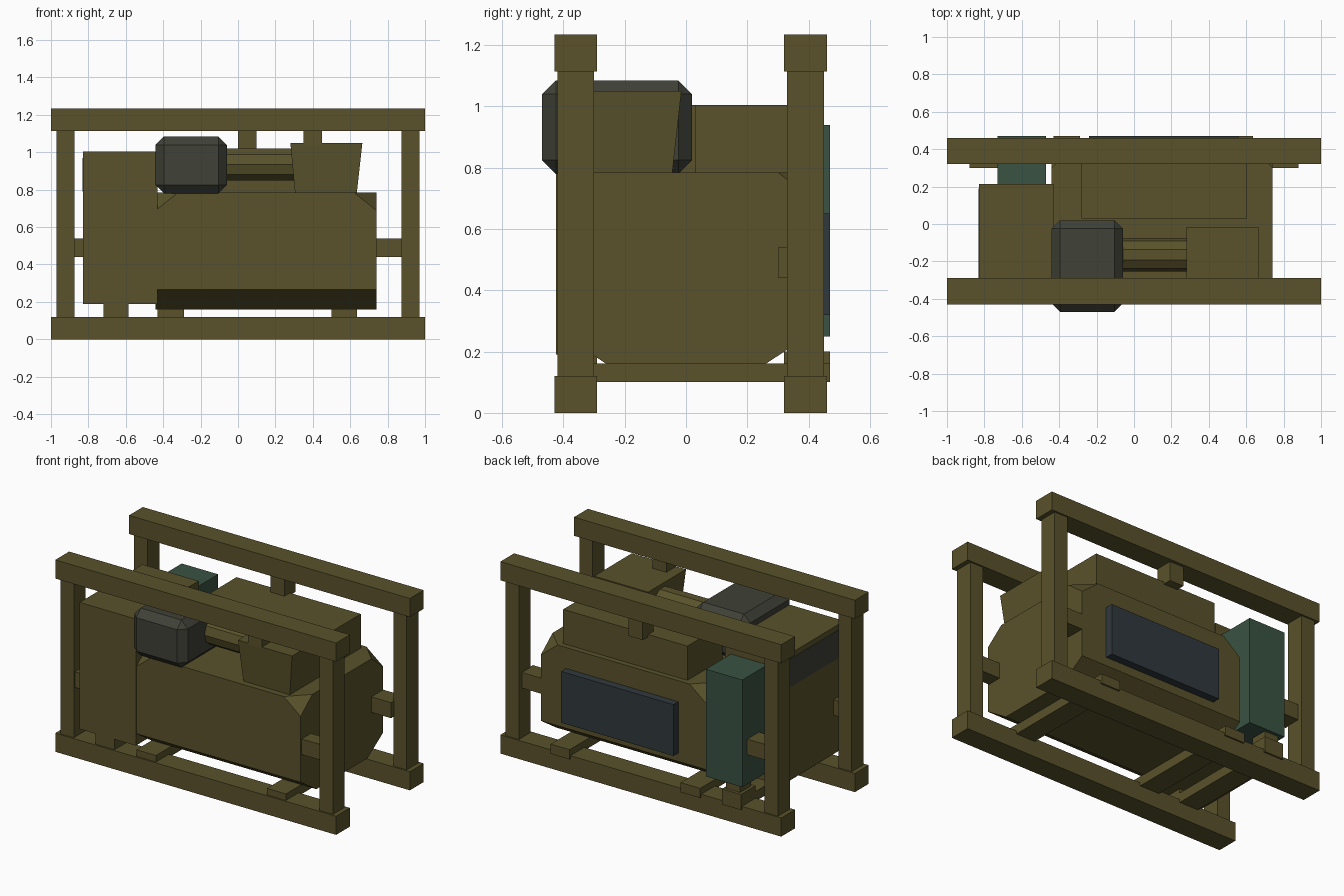
import bpy, bmesh, math
from mathutils import Vector

if "Cube" in bpy.data.objects:
    bpy.data.objects.remove(bpy.data.objects["Cube"])


def mat(name, c):
    m = bpy.data.materials.new(name)
    m.diffuse_color = (*c, 1)
    m.use_nodes = True
    m.node_tree.nodes["Principled BSDF"].inputs["Base Color"].default_value = m.diffuse_color
    return m


OLIVE = mat("olive_paint", (0.10, 0.085, 0.024))
DARK = mat("dark_grey_paint", (0.05, 0.053, 0.038))
GREEN = mat("green_paint", (0.042, 0.085, 0.055))
BLUE = mat("slate_paint", (0.03, 0.04, 0.047))


def finish(bm, name, m):
    bmesh.ops.recalc_face_normals(bm, faces=bm.faces)
    me = bpy.data.meshes.new(name)
    bm.to_mesh(me)
    bm.free()
    me.materials.append(m)
    ob = bpy.data.objects.new(name, me)
    bpy.context.collection.objects.link(ob)
    return ob


def box(name, x, y, z, m=OLIVE, bevel=0):
    bm = bmesh.new()
    bmesh.ops.create_cube(bm, size=1)
    for v in bm.verts:
        v.co = Vector([r[0] + (c + 0.5) * (r[1] - r[0]) for c, r in zip(v.co, (x, y, z))])
    if bevel:
        bmesh.ops.bevel(bm, geom=bm.edges[:], offset=bevel, segments=1, affect='EDGES')
    return finish(bm, name, m)


# Protective frame: four long rails and four posts, with side brackets
for side, y0, y1 in (("front", -0.43, -0.29), ("back", 0.32, 0.46)):
    for level, z0 in (("bottom", 0), ("top", 1.115)):
        box(f"{side}_{level}_rail", (-1, 1), (y0, y1), (z0, z0 + 0.12))
    for s, x in (("left", (-0.97, -0.875)), ("right", (0.875, 0.97))):
        box(f"{side}_{s}_post", x, (y0 + 0.01, y1 - 0.01), (0.11, 1.12))
    ya = (y0 + 0.02, y1 - 0.025) if side == "front" else (0.30, 0.42)
    box(f"{side}_right_bracket", (0.72, 0.88), ya, (0.44, 0.54))
    box(f"{side}_left_bracket", (-0.88, -0.80 if side == "front" else -0.70), ya, (0.44, 0.54))

# Main housing: lower edges chamfered, upper corners cut
profile = [(-0.42, 0.265), (-0.26, 0.16), (0.26, 0.16), (0.42, 0.265), (0.42, 0.785), (-0.42, 0.785)]
bm = bmesh.new()
f = bm.faces.new([bm.verts.new((-0.44, y, z)) for y, z in profile])
ext = bmesh.ops.extrude_face_region(bm, geom=[f])
bmesh.ops.translate(bm, vec=(1.18, 0, 0), verts=[v for v in ext["geom"] if isinstance(v, bmesh.types.BMVert)])
bmesh.ops.recalc_face_normals(bm, faces=bm.faces)
for x, sx in ((-0.44, -1), (0.74, 1)):
    for sy in (-1, 1):
        n = Vector((sx, sy, 1.25)).normalized()
        res = bmesh.ops.bisect_plane(bm, geom=bm.verts[:] + bm.edges[:] + bm.faces[:],
                                     plane_co=(x - sx * 0.12, sy * 0.42, 0.785), plane_no=n, clear_outer=True)
        bmesh.ops.holes_fill(bm, edges=[e for e in res["geom_cut"] if isinstance(e, bmesh.types.BMEdge)])
finish(bm, "main_housing", OLIVE)

# Side and upper housings
box("side_housing", (-0.83, -0.43), (-0.425, 0.215), (0.19, 1.005))
box("side_grille", (-0.832, -0.80), (-0.38, 0.19), (0.79, 0.97), DARK)
box("upper_housing", (-0.28, 0.605), (0.03, 0.385), (0.77, 1.005))

# Coloured attachments
box("filter_box", (-0.44, -0.06), (-0.47, 0.02), (0.78, 1.085), DARK, 0.045)
box("tall_control_box", (-0.73, -0.47), (0.20, 0.47), (0.25, 0.94), GREEN)
box("back_panel", (-0.24, 0.56), (0.41, 0.47), (0.32, 0.65), BLUE)

# Tapered hood, wider at the top
hood = box("tapered_hood", (0.28, 0.665), (-0.40, -0.015), (0.78, 1.05))
for v in hood.data.vertices:
    if v.co.z < 0.9:
        v.co.x += 0.025 if v.co.x < 0.45 else -0.03
        v.co.y += -0.03 if v.co.y > -0.2 else 0.02

# Low-poly pipe between filter and hood
bpy.ops.mesh.primitive_cylinder_add(vertices=10, radius=0.09, depth=0.40,
                                    location=(0.11, -0.165, 0.935), rotation=(0, math.pi / 2, 0))
pipe = bpy.context.object
pipe.name = "intake_pipe"
pipe.data.materials.append(OLIVE)

# Upper struts to the rails
box("back_upper_strut", (0, 0.10), (0.33, 0.44), (0.99, 1.12))
box("front_upper_strut", (0.35, 0.45), (-0.40, -0.30), (1.04, 1.12))

# Cross bars carrying the housings
for i, x in enumerate(((-0.72, -0.585), (-0.43, -0.29), (0.50, 0.635))):
    box(f"cross_bar_{i + 1}", x, (-0.42, 0.47), (0.10, 0.162))
box("back_mount_block", (-0.72, -0.585), (0.32, 0.47), (0.10, 0.20))
box("front_mount_block", (-0.72, -0.585), (-0.42, -0.29), (0.10, 0.20))
box("back_box_support", (-0.70, -0.60), (0.34, 0.45), (0.19, 0.26))
